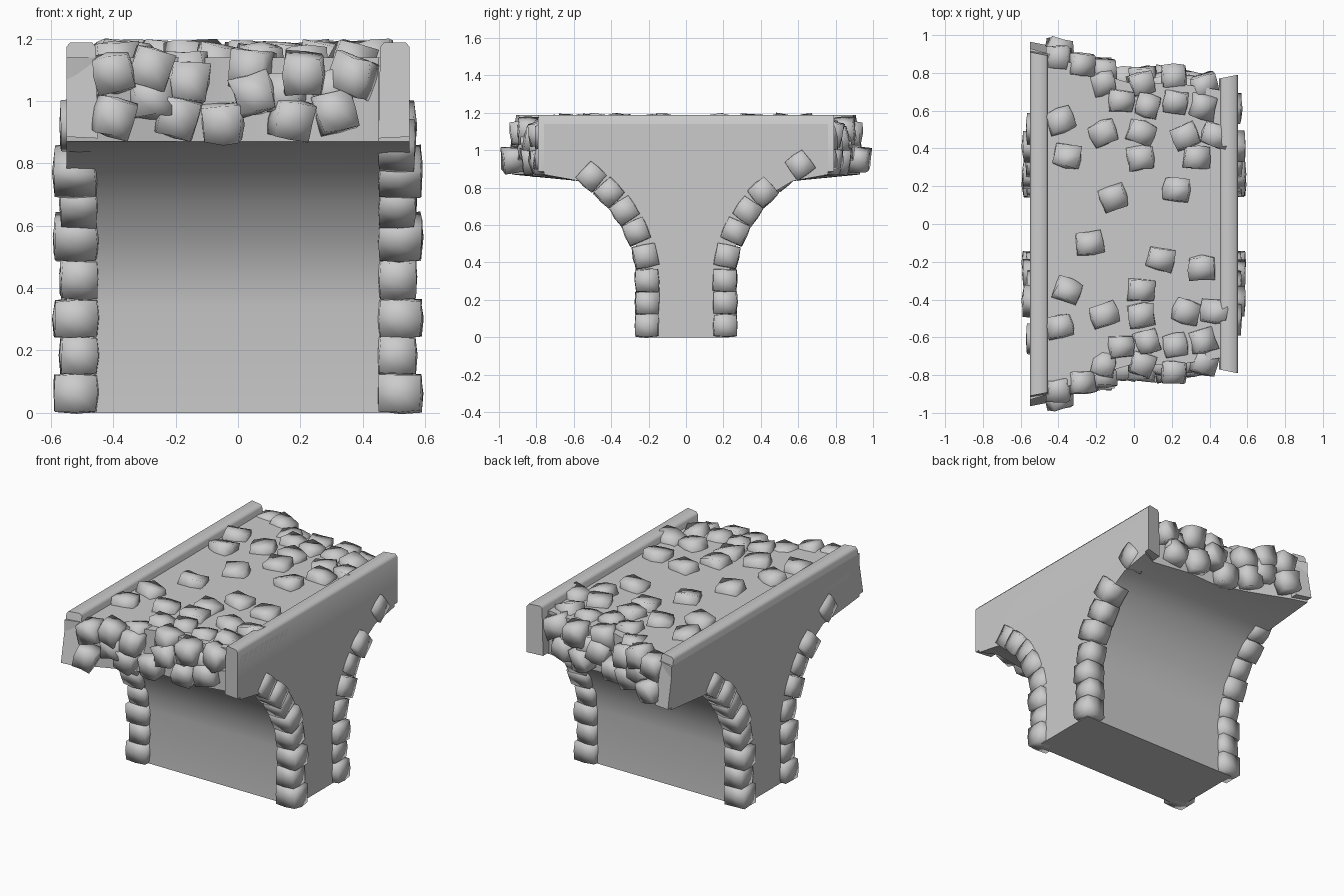
import bpy, bmesh, random
from math import atan2
from mathutils import Vector, Euler

random.seed(4)
cube = bpy.data.objects.get("Cube")
if cube:
    bpy.data.objects.remove(cube)

stone_grey = bpy.data.materials.new("stone_grey")
stone_grey.use_nodes = True
GREY = (0.6, 0.6, 0.6, 1)
stone_grey.diffuse_color = GREY
stone_grey.node_tree.nodes["Principled BSDF"].inputs["Base Color"].default_value = GREY

DECK, TOP = 1.14, 1.188
CRISP, SOFT = 0.6, 2.0


def finish(bm, name, angle):
    """Turn a bmesh into a named, shaded object."""
    bmesh.ops.recalc_face_normals(bm, faces=bm.faces[:])
    mesh = bpy.data.meshes.new(name)
    bm.to_mesh(mesh)
    bm.free()
    mesh.materials.append(stone_grey)
    obj = bpy.data.objects.new(name, mesh)
    bpy.context.collection.objects.link(obj)
    bpy.ops.object.select_all(action='DESELECT')
    obj.select_set(True)
    bpy.context.view_layer.objects.active = obj
    bpy.ops.object.shade_smooth_by_angle(angle=angle)


def loft(name, rings, angle):
    """Skin a row of matching closed rings and cap both ends."""
    bm = bmesh.new()
    rows = [[bm.verts.new(p) for p in ring] for ring in rings]
    n = len(rows[0])
    for a, b in zip(rows, rows[1:]):
        for i in range(n):
            j = (i + 1) % n
            bm.faces.new((a[i], a[j], b[j], b[i]))
    bm.faces.new(rows[0])
    bm.faces.new(rows[-1])
    finish(bm, name, angle)


def lerp_table(table, t):
    for (a, fa), (b, fb) in zip(table, table[1:]):
        if t <= b:
            return fa + (fb - fa) * (t - a) / (b - a)
    return table[-1][1]


# Broken deck end: how far the span reaches at each x
END = [(-0.55, 0.93), (-0.45, 0.9), (-0.2, 0.8), (0, 0.74), (0.2, 0.75), (0.45, 0.71), (0.55, 0.76)]

# Pier and half arches as one lofted body
ARCH = [(0.23, 0), (0.23, 0.34), (0.25, 0.45), (0.295, 0.56), (0.37, 0.67), (0.46, 0.77), (0.57, 0.835)]


def body_ring(x, end):
    half = ARCH + [(end, 0.87), (end, DECK)]
    return [(x, y, z) for y, z in half] + [(x, -y, z) for y, z in reversed(half)]


loft("bridge_body", [body_ring(x, end) for x, end in END], CRISP)


# Parapets: softly chamfered strips running past the broken deck
def parapet(name, side, low_end, top_end):
    section = [(0.55, 0.885), (0.55, TOP - 0.015), (0.538, TOP), (0.468, TOP), (0.456, TOP - 0.015), (0.45, 0.88)]
    rings = []
    for s in (-1, 1):
        ring = []
        for x, z in section:
            end = top_end if z > 1 else low_end
            ring.append((side * x, s * (end - (0.55 - x) * 0.2), z))
        rings.append(ring)
    loft(name, rings, 0.95)


parapet("left_parapet", 1, 0.79, 0.79)
parapet("right_parapet", -1, 0.965, 0.91)


# Rough stone: a slightly bulged, jittered block
def add_stone(bm, centre, size, rot, jitter=0.007):
    block = bmesh.new()
    bmesh.ops.create_cube(block, size=1)
    bmesh.ops.subdivide_edges(block, edges=block.edges[:], cuts=1, use_grid_fill=True)
    turn = Euler(rot).to_matrix()
    for v in block.verts:
        p = v.co.lerp(v.co.normalized() * 0.62, 0.22)
        p = Vector([a * b + random.uniform(-jitter, jitter) for a, b in zip(p, size)])
        v.co = turn @ p + Vector(centre)
    piece = bpy.data.meshes.new("stone_piece")
    block.to_mesh(piece)
    block.free()
    bm.from_mesh(piece)
    bpy.data.meshes.remove(piece)


def tilt(amount):
    return random.uniform(-amount, amount)


# Edge stones following the arch, matching under a half turn
PATH = [(0.208, 0.063), (0.208, 0.184), (0.207, 0.303), (0.218, 0.434), (0.265, 0.565), (0.328, 0.675), (0.41, 0.775)]
for name, sx in (("left", 1), ("right", -1)):
    bm = bmesh.new()
    for sy in (-1, 1):
        path = PATH + [(0.61, 0.92) if sx * sy > 0 else (0.505, 0.86)]
        for i, (y, z) in enumerate(path):
            y0, z0 = path[max(i - 1, 0)]
            y1, z1 = path[min(i + 1, len(path) - 1)]
            lean = atan2(y1 - y0, z1 - z0)
            wide = 0.14 if i % 2 == 0 else 0.12
            add_stone(bm, (sx * (0.45 + wide / 2), sy * y, z), (wide, 0.128, 0.122),
                      (-sy * lean, 0, tilt(0.05)), 0.003)
    finish(bm, name + "_arch_stones", SOFT)

# Rubble on the broken ends: x, z and inset from the break
RUBBLE = [
    (-0.4, 0.95, -0.04), (-0.4, 1.09, 0), (-0.28, 1.1, -0.01), (-0.28, 1.01, 0), (-0.19, 0.95, -0.02),
    (-0.16, 1.09, 0.04), (-0.16, 1.06, -0.02), (-0.05, 0.93, -0.01), (0.05, 1.02, -0.03), (0.04, 1.1, 0),
    (0.17, 0.94, -0.02), (0.21, 1.09, -0.03), (0.31, 0.96, -0.01), (0.37, 1.08, -0.01), (0.15, 1.02, 0.01),
    (0.3, 1.03, 0.01), (-0.07, 1.115, 0.11), (0.07, 1.12, 0.12), (0.22, 1.11, 0.1), (0.36, 1.115, 0.1),
]
for name, s in (("front", -1), ("back", 1)):
    bm = bmesh.new()
    random.seed(8)
    for x, z, inset in RUBBLE:
        y = lerp_table(END, x) - inset
        a, b, c = tilt(0.2), tilt(0.3), tilt(0.3)
        add_stone(bm, (x, s * y, z), (0.125, 0.12, 0.125), (s * a, b, s * c))
    finish(bm, name + "_rubble", SOFT)

# Paving stones poking out of the deck
MIRRORED = [(-0.39, 0.545), (-0.35, 0.355), (-0.16, 0.485), (0.035, 0.35), (0.035, 0.485), (0.275, 0.465), (0.43, 0.465)]
SINGLE = [(-0.11, 0.14), (0.23, 0.18), (0.33, 0.35), (-0.235, -0.105), (0.14, -0.185), (0.355, -0.23)]
bm = bmesh.new()
for x, y in MIRRORED + [(x, -y) for x, y in MIRRORED] + SINGLE:
    add_stone(bm, (x, y, 1.125), (0.14, 0.12, 0.12), (tilt(0.2), tilt(0.2), tilt(0.4)))
finish(bm, "paving_stones", SOFT)
